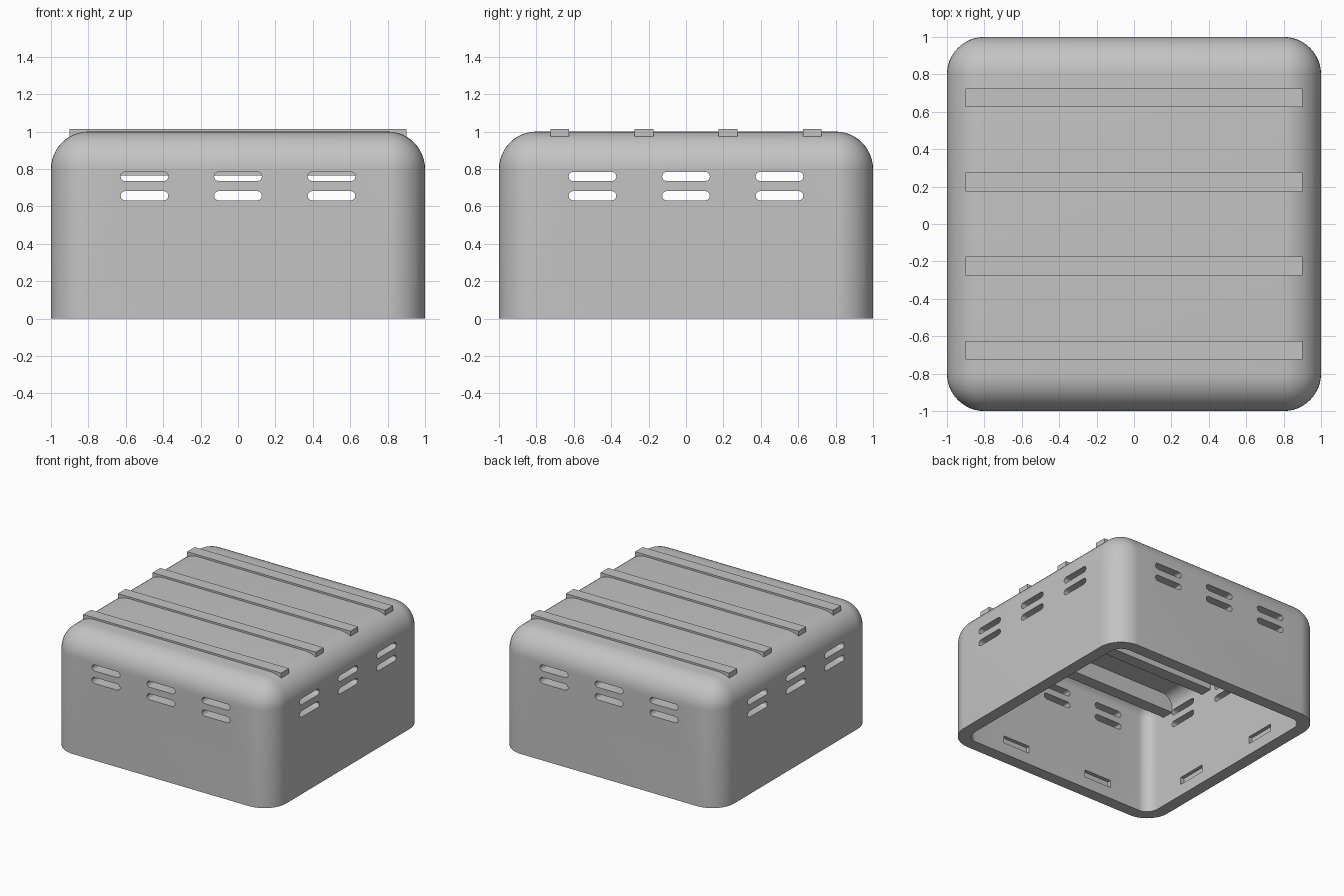
import bpy, bmesh, math
from mathutils import Matrix, Vector

if "Cube" in bpy.data.objects:
    bpy.data.objects.remove(bpy.data.objects["Cube"])

grey = bpy.data.materials.new("plain grey")
grey.diffuse_color = (0.55, 0.55, 0.55, 1)
grey.use_nodes = True
grey.node_tree.nodes["Principled BSDF"].inputs["Base Color"].default_value = grey.diffuse_color

WALL, SLOT_H, SLOT_L = 0.1, 0.05, 0.255


def make_object(name, bm):
    bmesh.ops.recalc_face_normals(bm, faces=bm.faces)
    mesh = bpy.data.meshes.new(name)
    bm.to_mesh(mesh)
    bm.free()
    mesh.materials.append(grey)
    obj = bpy.data.objects.new(name, mesh)
    bpy.context.collection.objects.link(obj)
    return obj


def add_box(bm, centre, size):
    m = Matrix.Translation(centre) @ Matrix.Diagonal((*size, 1))
    return bmesh.ops.create_cube(bm, size=1, matrix=m)["verts"]


def rounded_block(name, half, bottom, top, radius):
    """Box with every edge rounded except those around the base."""
    bm = bmesh.new()
    add_box(bm, (0, 0, (bottom + top) / 2), (2 * half, 2 * half, top - bottom))
    edges = [e for e in bm.edges if max(v.co.z for v in e.verts) > bottom + 0.01]
    bmesh.ops.bevel(bm, geom=edges, offset=radius, segments=12,
                    profile=0.5, affect='EDGES', clamp_overlap=False)
    return make_object(name, bm)


def add_slot(bm, rot, x, z):
    """Rounded-end slot prism through one wall."""
    r, flat = SLOT_H / 2, SLOT_L / 2 - SLOT_H / 2
    pts = []
    for side in (1, -1):
        for i in range(7):
            a = math.radians(-90 + 30 * i)
            pts.append((x + side * (flat + r * math.cos(a)), z + side * r * math.sin(a)))
    face = bm.faces.new([bm.verts.new(rot @ Vector((px, -1.1, pz))) for px, pz in pts])
    ext = bmesh.ops.extrude_face_region(bm, geom=[face])["geom"]
    moved = [v for v in ext if isinstance(v, bmesh.types.BMVert)]
    bmesh.ops.translate(bm, verts=moved, vec=rot @ Vector((0, 0.3, 0)))


# Hollow cover
cover = rounded_block("cover_shell", 1.0, 0.0, 1.0, 0.2)
cavity = rounded_block("cavity_cutter", 1.0 - WALL, -0.2, 1.0 - WALL, 0.1)

# Vent slots and inner catch recesses, repeated on the four walls
slots, catches = bmesh.new(), bmesh.new()
for k in range(4):
    rot = Matrix.Rotation(k * math.pi / 2, 3, 'Z')
    for x in (-0.5, 0, 0.5):
        for z in (0.657, 0.76):
            add_slot(slots, rot, x, z)
    for x in (-0.4, 0.4):
        verts = add_box(catches, (x, -0.89, 0.125), (0.25, 0.08, 0.06))
        bmesh.ops.rotate(catches, verts=verts, cent=(0, 0, 0), matrix=rot)
cutters = [cavity, make_object("slot_cutter", slots), make_object("catch_cutter", catches)]

bpy.context.view_layer.objects.active = cover
for cutter in cutters:
    cutter.hide_render = True
    mod = cover.modifiers.new(cutter.name, 'BOOLEAN')
    mod.operation, mod.solver, mod.object = 'DIFFERENCE', 'EXACT', cutter
    bpy.ops.object.modifier_apply(modifier=mod.name)
    bpy.data.objects.remove(cutter)

bpy.ops.object.select_all(action='DESELECT')
cover.select_set(True)
bpy.ops.object.shade_smooth_by_angle(angle=math.radians(30))

# Roof ribs running through the top and hanging inside
for i in range(4):
    bm = bmesh.new()
    add_box(bm, (0, -0.675 + 0.45 * i, 0.89), (1.8, 0.1, 0.25))
    make_object(f"roof_rib_{i + 1}", bm)
